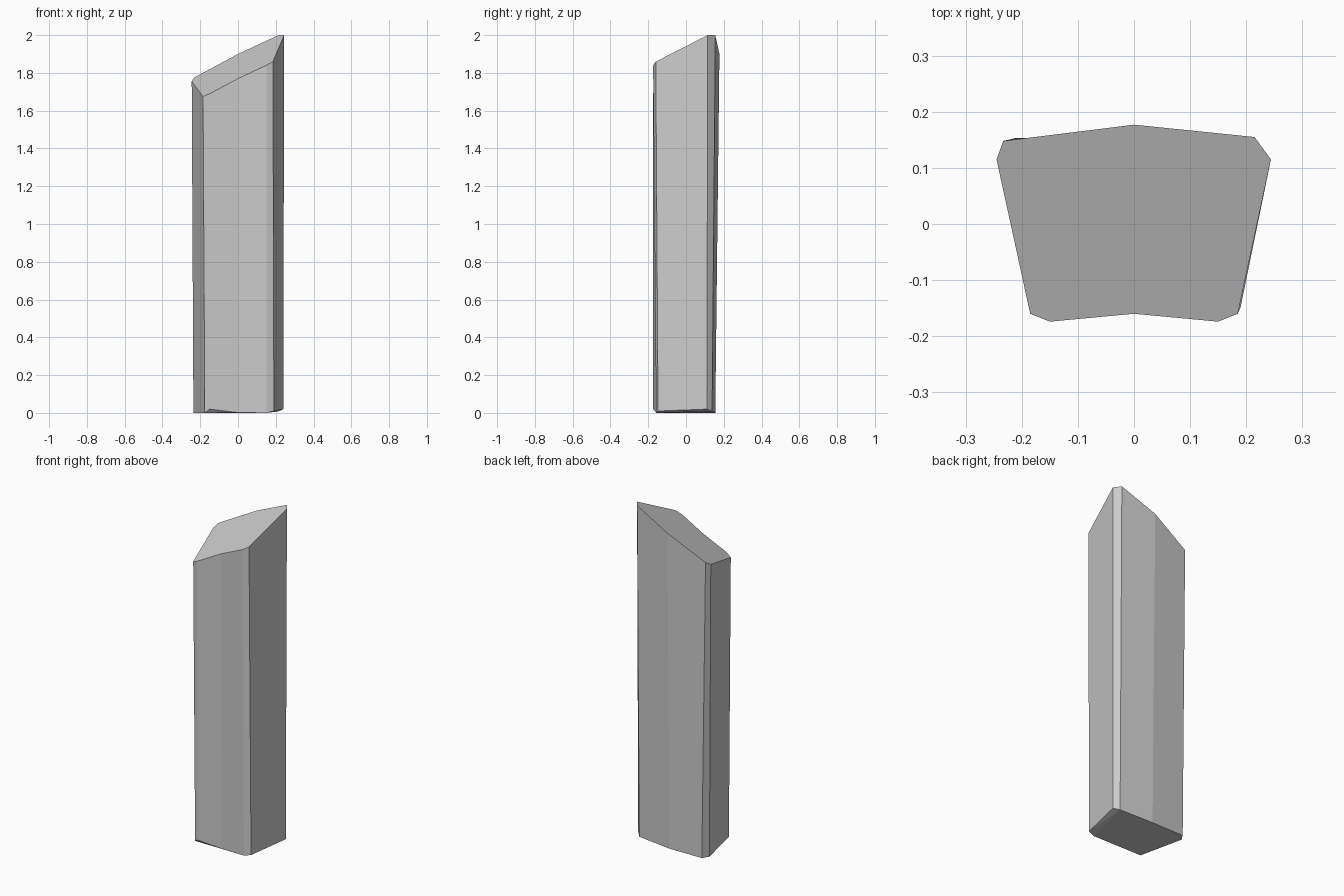
import bpy, bmesh

if "Cube" in bpy.data.objects:
    bpy.data.objects.remove(bpy.data.objects["Cube"])

# Outline rings, counter-clockwise seen from above, starting at the left back corner
top = [(-.245, .115, 1.755), (-.185, -.16, 1.675), (-.15, -.174, 1.69), (0, -.16, 1.77),
       (.15, -.174, 1.84), (.185, -.16, 1.86), (.244, .115, 2.0), (.215, .155, 2.0),
       (0, .177, 1.90), (-.233, .148, 1.775)]
bottom = [(-.236, .115, 0), (-.176, -.155, 0), (-.15, -.174, .02), (0, -.158, .002),
          (.15, -.158, 0), (.19, -.148, .01), (.24, .11, .02), (.213, .138, .008),
          (0, .155, 0), (-.212, .153, 0)]

# Stone pillar: side walls, slanted cut on top, chipped underside
bm = bmesh.new()
up = [bm.verts.new(p) for p in top]
low = [bm.verts.new(p) for p in bottom]
n = len(top)
for i in range(n):
    j = (i + 1) % n
    bm.faces.new((low[i], low[j], up[j], up[i]))
bm.faces.new(up)

# Underside: a flat main face plus small chips at the front left and right edges
for ids in [(0, 9, 8, 4, 3, 1), (1, 3, 2), (8, 7, 4), (7, 5, 4), (7, 6, 5)]:
    bm.faces.new([low[i] for i in ids])
bmesh.ops.recalc_face_normals(bm, faces=bm.faces)

mesh = bpy.data.meshes.new("stone_pillar")
bm.to_mesh(mesh)
bm.free()
pillar = bpy.data.objects.new("stone_pillar", mesh)
bpy.context.collection.objects.link(pillar)
